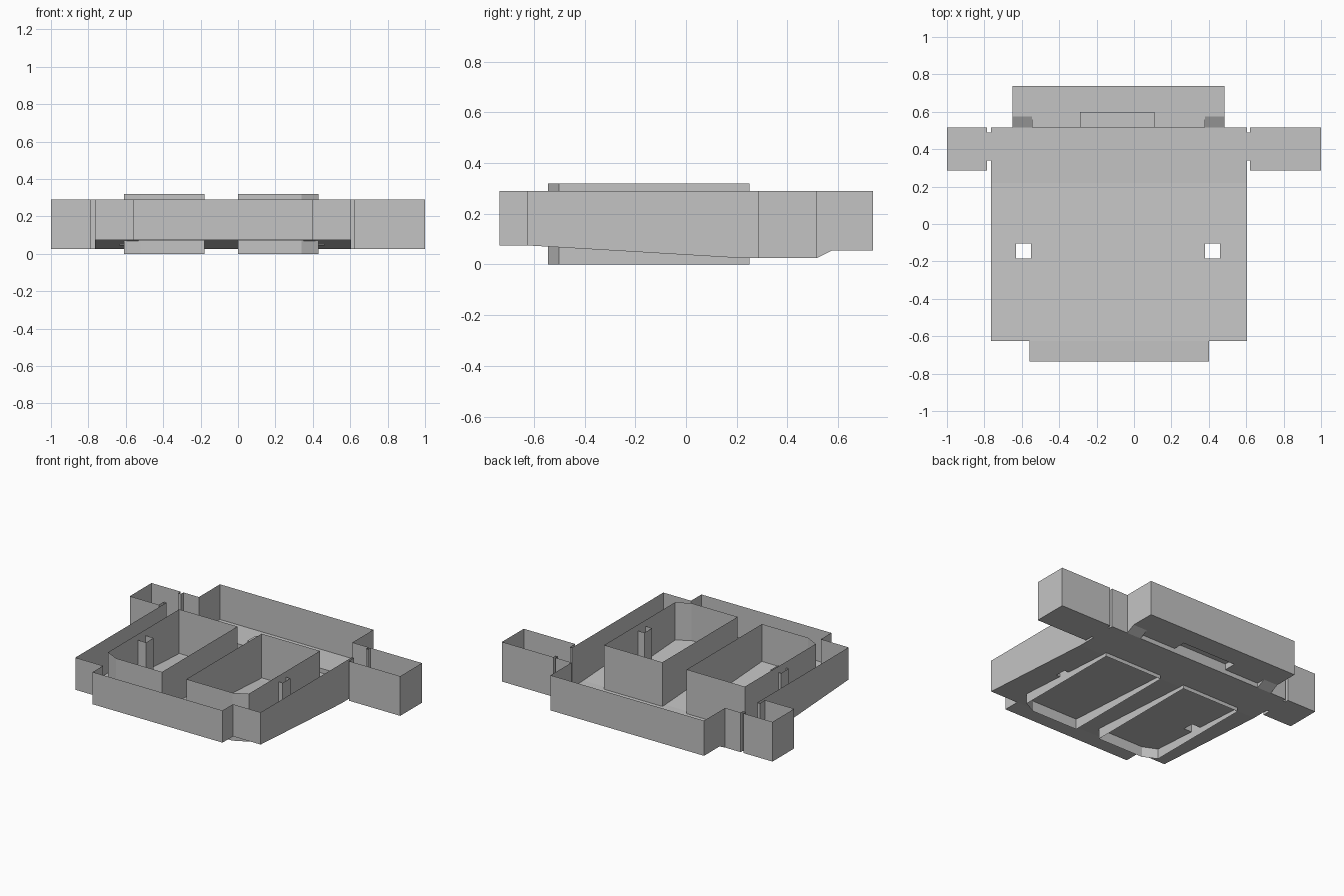
import bpy
import bmesh

cube = bpy.data.objects.get("Cube")
if cube:
    bpy.data.objects.remove(cube, do_unlink=True)

grey = bpy.data.materials.new("plain grey")
grey.use_nodes = True
grey.diffuse_color = (0.55, 0.55, 0.55, 1)
grey.node_tree.nodes["Principled BSDF"].inputs["Base Color"].default_value = (0.55, 0.55, 0.55, 1)

TOP = 0.29          # rim of the tray
LOW = 0.025         # flat part of the floor
FRONT = 0.075       # floor height at the front
BACK = 0.055        # floor height of the rear box
Y0, Y1, Y2, Y3, Y4, Y5 = -0.735, -0.625, 0.22, 0.515, 0.575, 0.738


def floor_z(y):
    """Height of the bent floor sheet at depth y."""
    if y <= Y1:
        return FRONT
    if y <= Y2:
        return FRONT + (LOW - FRONT) * (y - Y1) / (Y2 - Y1)
    if y <= Y3:
        return LOW
    return min(BACK, LOW + (BACK - LOW) * (y - Y3) / (Y4 - Y3))


def make(name, quads):
    """Sheet object from a list of corner loops, welded together."""
    bm = bmesh.new()
    for q in quads:
        bm.faces.new([bm.verts.new(p) for p in q])
    bmesh.ops.remove_doubles(bm, verts=bm.verts, dist=0.0005)
    mesh = bpy.data.meshes.new(name)
    bm.to_mesh(mesh)
    bm.free()
    mesh.materials.append(grey)
    obj = bpy.data.objects.new(name, mesh)
    bpy.context.collection.objects.link(obj)
    return obj


def strip(x0, x1, *ys):
    """Floor strip following the floor profile."""
    return [[(x0, a, floor_z(a)), (x1, a, floor_z(a)), (x1, b, floor_z(b)), (x0, b, floor_z(b))]
            for a, b in zip(ys, ys[1:])]


def flat(x0, x1, y0, y1, z):
    return [[(x0, y0, z), (x1, y0, z), (x1, y1, z), (x0, y1, z)]]


def walls(points, bottom, top, closed=True):
    """Upright sheets along a plan path; bottom is a function of y."""
    ends = points[1:] + points[:1] if closed else points[1:]
    return [[(*a, bottom(a[1])), (*b, bottom(b[1])), (*b, top), (*a, top)]
            for a, b in zip(points, ends)]


def rect(x0, x1, y0, y1):
    return [(x0, y0), (x1, y0), (x1, y1), (x0, y1)]


# Outer wall, right half then left half of the plan
def half(body, tab, gap, arm, rear):
    return [(tab, Y0), (tab, Y1), (body, Y1), (body, Y2), (body, 0.34), (gap, 0.34),
            (gap, 0.285), (arm, 0.285), (arm, Y3), (gap, Y3), (gap, 0.49), (body, 0.49),
            (body, Y3), (rear, Y3), (rear, Y4), (rear, Y5)]


right = half(0.605, 0.40, 0.62, 1.0, 0.485)
left = half(-0.765, -0.56, -0.785, -1.0, -0.65)
make("outer_wall", walls(right + left[::-1], floor_z, TOP))

# Main floor with two square openings
HY0, HY1 = -0.185, -0.105
holes = [(-0.63, -0.55), (0.38, 0.46)]
floor = strip(-0.56, 0.40, Y0, Y1)
edges = [-0.765, holes[0][0], holes[0][1], holes[1][0], holes[1][1], 0.605]
for i, (a, b) in enumerate(zip(edges, edges[1:])):
    if i % 2:
        floor += strip(a, b, Y1, HY0) + strip(a, b, HY1, Y2, Y3)
    else:
        floor += strip(a, b, Y1, HY0, HY1, Y2, Y3)
# Arm floors and their narrow necks
for body, gap, arm in ((0.605, 0.62, 1.0), (-0.765, -0.785, -1.0)):
    floor += strip(gap, arm, 0.285, Y3) + strip(body, gap, 0.34, 0.49)
make("floor", floor)

# Rear box floor: corner ramps, step and raised middle ledge
RL, RR, BL, BR, BY, BZ = -0.545, 0.38, -0.29, 0.11, 0.60, 0.095
rear = strip(-0.65, RL, Y3, Y4, Y5) + strip(RR, 0.485, Y3, Y4, Y5)
rear += flat(RL, BL, Y3, Y5, BACK) + flat(BR, RR, Y3, Y5, BACK) + flat(BL, BR, BY, Y5, BACK)
for x in (RL, RR):
    rear.append([(x, Y3, LOW), (x, Y4, BACK), (x, Y3, BACK)])
for a, b in ((RL, BL), (BR, RR)):
    rear += walls([(a, Y3), (b, Y3)], lambda y: LOW, BACK, False)
make("rear_floor", rear)
ledge = flat(BL, BR, Y3, BY, BZ) + walls([(BL, Y3), (BR, Y3)], lambda y: LOW, BZ, False)
ledge += walls([(BR, Y3), (BR, BY), (BL, BY), (BL, Y3)], lambda y: BACK, BZ, False)
make("rear_ledge", ledge)

# Two mirrored well walls with an angled outer front corner, and hole shafts
MID = -0.09
for side, name in ((1, "left"), (-1, "right")):
    inner, bevel, outer = (MID + side * d for d in (0.09, 0.43, 0.52))
    plan = [(inner, -0.545), (bevel, -0.545), (outer, -0.50), (outer, 0.25), (inner, 0.25)]
    make(name + "_well_wall", walls(plan, lambda y: 0.0, 0.32))
    x0, x1 = holes[1] if side > 0 else holes[0]
    make(name + "_hole_shaft", walls(rect(x0, x1, HY0, HY1), floor_z, 0.28))
